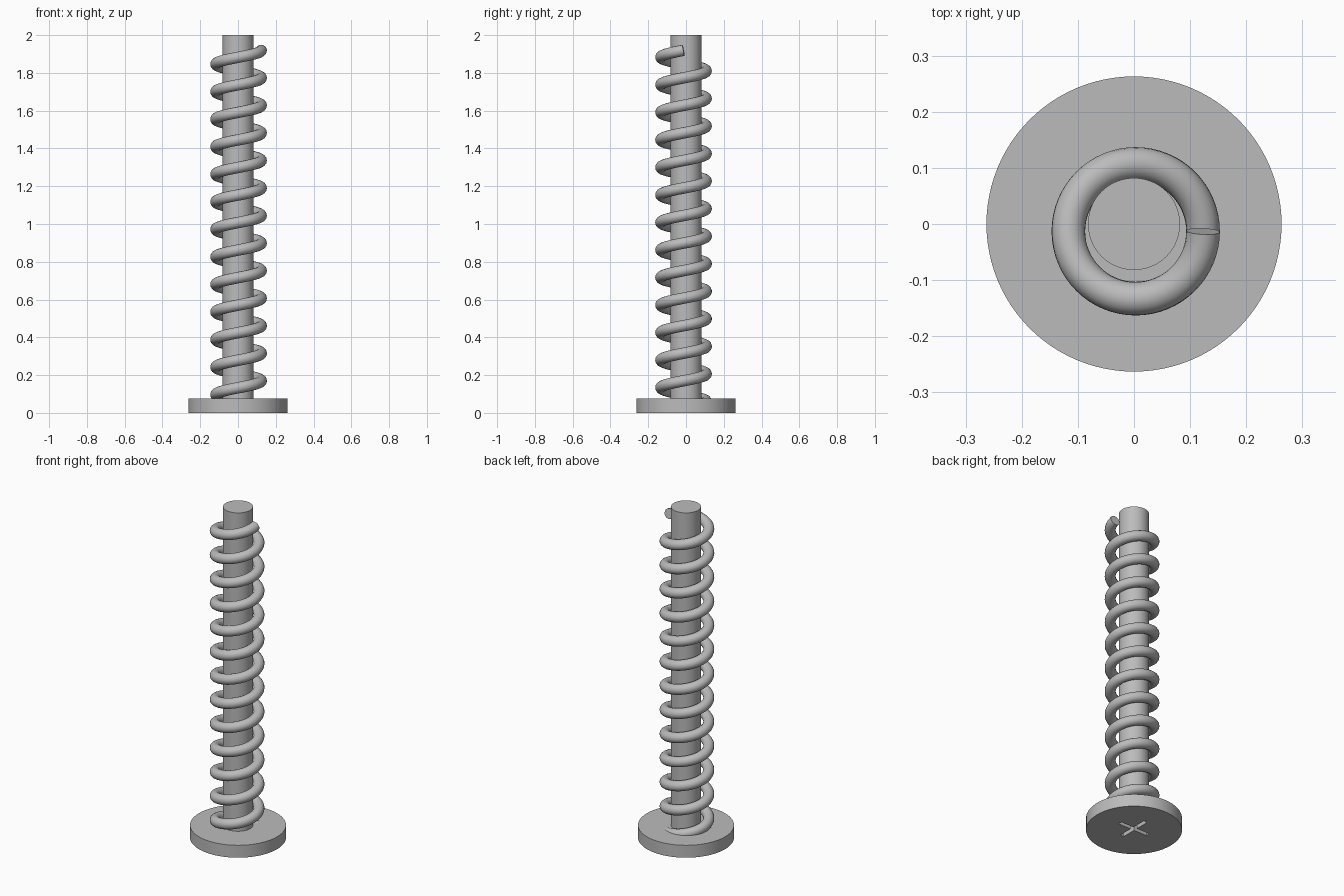
import bpy
from math import cos, sin, pi, radians

default = bpy.data.objects.get("Cube")
if default:
    bpy.data.objects.remove(default, do_unlink=True)

steel = bpy.data.materials.new("grey_steel")
steel.use_nodes = True
GREY = (0.5, 0.5, 0.5, 1)
steel.diffuse_color = GREY
steel.node_tree.nodes["Principled BSDF"].inputs["Base Color"].default_value = GREY


def finish(obj, name):
    obj.name = name
    obj.data.materials.clear()
    obj.data.materials.append(steel)
    bpy.ops.object.select_all(action="DESELECT")
    obj.select_set(True)
    bpy.context.view_layer.objects.active = obj
    bpy.ops.object.shade_smooth_by_angle(angle=radians(30))


def cylinder(name, radius, bottom, top):
    bpy.ops.mesh.primitive_cylinder_add(
        vertices=96, radius=radius, depth=top - bottom,
        location=(0, 0, (bottom + top) / 2))
    obj = bpy.context.object
    finish(obj, name)
    return obj


# Flat round head and straight shaft
head = cylinder("head", 0.263, 0, 0.075)
cylinder("shaft", 0.082, 0.06, 2)

# Cross-shaped driver slot cut into the underside of the head
for name, size in (("slot_cutter_x", (0.2, 0.024, 0.08)),
                   ("slot_cutter_y", (0.024, 0.2, 0.08))):
    bpy.ops.mesh.primitive_cube_add(size=1, location=(0.01, 0.01, 0))
    cutter = bpy.context.object
    cutter.name = name
    cutter.scale = size
    cutter.hide_render = True
    cutter.hide_viewport = True
    cutter.display_type = "WIRE"
    cut = head.modifiers.new(name, "BOOLEAN")
    cut.operation = "DIFFERENCE"
    cut.solver = "EXACT"
    cut.object = cutter

# Round-wire thread coiling up the shaft, rooted inside the head
TURNS, STEPS, PITCH = 13, 64, 0.1458
curve = bpy.data.curves.new("thread", "CURVE")
curve.dimensions = "3D"
curve.bevel_depth = 0.03
curve.bevel_resolution = 6
curve.use_fill_caps = True
spline = curve.splines.new("POLY")
first, last = 8, TURNS * STEPS
spline.points.add(last - first)
for point, i in zip(spline.points, range(first, last + 1)):
    a = 2 * pi * i / STEPS
    point.co = (0.003 + 0.12 * cos(a), -0.013 + 0.12 * sin(a),
                0.024 + PITCH * i / STEPS, 1)
thread = bpy.data.objects.new("thread", curve)
bpy.context.collection.objects.link(thread)
bpy.ops.object.select_all(action="DESELECT")
thread.select_set(True)
bpy.context.view_layer.objects.active = thread
bpy.ops.object.convert(target="MESH")
finish(bpy.context.object, "thread")
